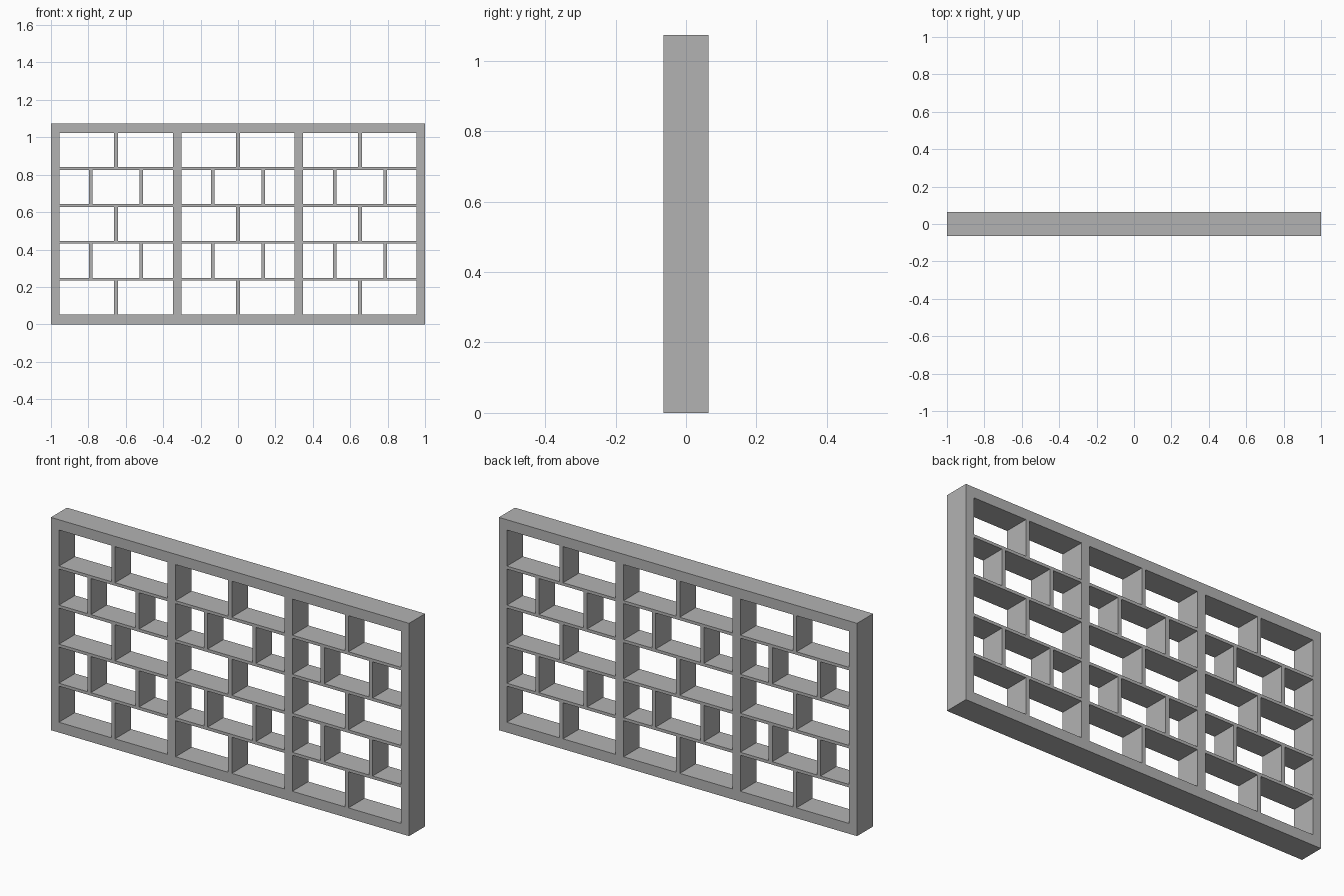
import bpy
import bmesh
from mathutils import Matrix, Vector

cube = bpy.data.objects.get("Cube")
if cube:
    bpy.data.objects.remove(cube, do_unlink=True)

# Overall sizes
WIDTH, HEIGHT, DEPTH = 2.0, 1.074, 0.128
STILE = 0.045          # upright frame members
RAIL = 0.052           # top and bottom frame members
SHELF = 0.015          # thin horizontal boards
DIVIDER = 0.02         # thin upright boards
BAYS, ROWS = 3, 5
OFFSET = 0.135         # divider distance from bay centre in the paired rows

grey = bpy.data.materials.new("plain grey")
grey.use_nodes = True
colour = (0.45, 0.45, 0.45, 1)
grey.diffuse_color = colour
grey.node_tree.nodes["Principled BSDF"].inputs["Base Color"].default_value = colour


def board(name, x0, x1, z0, z1):
    """A full-depth board filling a rectangle of the front elevation."""
    bm = bmesh.new()
    bmesh.ops.create_cube(bm, size=1, matrix=Matrix.Diagonal((x1 - x0, DEPTH, z1 - z0, 1)))
    mesh = bpy.data.meshes.new(name)
    bm.to_mesh(mesh)
    bm.free()
    mesh.materials.append(grey)
    obj = bpy.data.objects.new(name, mesh)
    obj.location = Vector(((x0 + x1) / 2, 0, (z0 + z1) / 2))
    bpy.context.collection.objects.link(obj)
    return obj


left, right = -WIDTH / 2, WIDTH / 2
bay_width = (WIDTH - (BAYS + 1) * STILE) / BAYS
row_height = (HEIGHT - 2 * RAIL - (ROWS - 1) * SHELF) / ROWS

# Outer frame
board("right_stile", left, left + STILE, 0, HEIGHT)
board("left_stile", right - STILE, right, 0, HEIGHT)
board("bottom_rail", left + STILE, right - STILE, 0, RAIL)
board("top_rail", left + STILE, right - STILE, HEIGHT - RAIL, HEIGHT)

for bay in range(BAYS):
    x0 = left + STILE + bay * (bay_width + STILE)
    x1 = x0 + bay_width
    centre = (x0 + x1) / 2

    # Thick post between neighbouring bays
    if bay < BAYS - 1:
        board(f"post_{bay + 1}", x1, x1 + STILE, RAIL, HEIGHT - RAIL)

    for row in range(ROWS):
        z0 = RAIL + row * (row_height + SHELF)
        z1 = z0 + row_height

        # Shelf above every row but the top one
        if row < ROWS - 1:
            board(f"shelf_{bay + 1}_{row + 1}", x0, x1, z1, z1 + SHELF)

        # Single and paired dividers alternate like brickwork
        shifts = (-OFFSET, OFFSET) if row % 2 else (0,)
        for i, shift in enumerate(shifts):
            x = centre + shift
            board(f"divider_{bay + 1}_{row + 1}_{i + 1}",
                  x - DIVIDER / 2, x + DIVIDER / 2, z0, z1)
